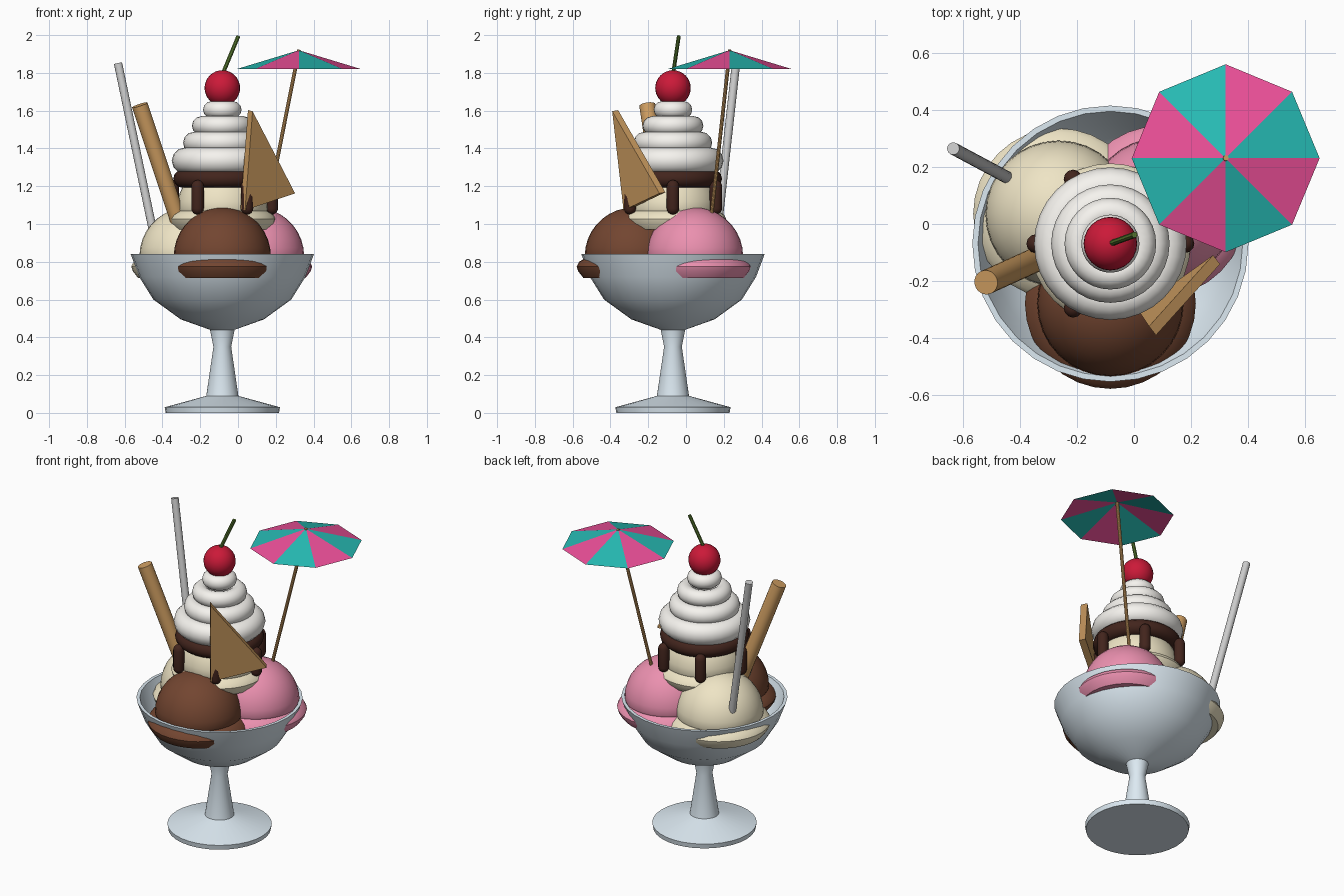
import bpy, bmesh, math
from mathutils import Vector

if "Cube" in bpy.data.objects:
    bpy.data.objects.remove(bpy.data.objects["Cube"])

CX, CY = -0.083, -0.069   # axis of the glass


def mat(name, r, g, b):
    m = bpy.data.materials.new(name)
    m.diffuse_color = (r, g, b, 1)
    m.use_nodes = True
    m.node_tree.nodes["Principled BSDF"].inputs["Base Color"].default_value = m.diffuse_color
    return m


GLASS = mat("pale_glass", 0.72, 0.82, 0.89)
CHOC = mat("chocolate", 0.17, 0.06, 0.03)
PINK = mat("strawberry", 0.83, 0.28, 0.43)
VAN = mat("vanilla", 0.86, 0.78, 0.56)
SAUCE = mat("sauce", 0.055, 0.018, 0.012)
CREAM = mat("cream", 0.92, 0.9, 0.86)
RED = mat("cherry_red", 0.6, 0.01, 0.04)
GREEN = mat("stem_green", 0.1, 0.2, 0.03)
STRAW = mat("straw_grey", 0.6, 0.6, 0.63)
WAFER = mat("wafer", 0.62, 0.34, 0.12)
TEAL = mat("paper_teal", 0.02, 0.5, 0.46)
MAGENTA = mat("paper_pink", 0.85, 0.08, 0.32)


def finish(name, bm, *mats, smooth=True):
    bmesh.ops.recalc_face_normals(bm, faces=bm.faces)
    me = bpy.data.meshes.new(name)
    bm.to_mesh(me)
    bm.free()
    ob = bpy.data.objects.new(name, me)
    bpy.context.collection.objects.link(ob)
    for m in mats:
        me.materials.append(m)
    if smooth:
        bpy.ops.object.select_all(action='DESELECT')
        ob.select_set(True)
        bpy.context.view_layer.objects.active = ob
        bpy.ops.object.shade_smooth_by_angle(angle=math.radians(35))
    return ob


def lathe(name, profile, m, x=CX, y=CY, z=0, steps=32):
    """Spin an (r, z) profile around a vertical axis."""
    bm = bmesh.new()
    vs = [bm.verts.new((x + r, y, z + h)) for r, h in profile]
    es = [bm.edges.new(p) for p in zip(vs, vs[1:])]
    bmesh.ops.spin(bm, geom=vs + es, cent=(x, y, 0), axis=(0, 0, 1),
                   angle=math.tau, steps=steps, use_merge=True)
    bmesh.ops.remove_doubles(bm, verts=bm.verts, dist=1e-5)
    return finish(name, bm, m)


def rod(name, a, b, r, m, seg=16):
    """Cylinder between two points."""
    a, b = Vector(a), Vector(b)
    d = b - a
    bm = bmesh.new()
    bmesh.ops.create_cone(bm, cap_ends=True, segments=seg, radius1=r, radius2=r, depth=d.length)
    q = d.to_track_quat('Z', 'Y')
    for v in bm.verts:
        v.co = q @ v.co + (a + b) / 2
    return finish(name, bm, m)


def ring(name, major, minor, z, m, flat=1.0):
    """Closed torus on the glass axis."""
    n = 12
    prof = [(major + minor * math.cos(math.tau * i / n),
             z + flat * minor * math.sin(math.tau * i / n)) for i in range(n + 1)]
    return lathe(name, prof, m)


def scoop(name, x, y, z, s, m):
    """Dome with a squashed skirt and a flat bottom."""
    skirt = [(0, 0), (0.265, 0), (0.292, 0.035), (0.3, 0.06), (0.287, 0.085), (0.253, 0.105)]
    dome = [(0.257 * math.cos(a), 0.115 + 0.257 * math.sin(a))
            for a in [math.pi / 2 * i / 9 for i in range(10)]]
    return lathe(name, [(r * s, h * s) for r, h in skirt + dome], m, x, y, z)


# Footed glass with an open, thin-walled bowl
lathe("glass", [(0, 0), (0.3, 0), (0.305, 0.03), (0.085, 0.09), (0.047, 0.35), (0.065, 0.44),
                (0.22, 0.495), (0.365, 0.6), (0.44, 0.72), (0.485, 0.84), (0.465, 0.84),
                (0.42, 0.725), (0.347, 0.615), (0.2, 0.515), (0, 0.47)], GLASS)

# Three lower scoops and one on top
for name, ang, m in (("chocolate_scoop", -90, CHOC), ("strawberry_scoop", 33, PINK),
                     ("vanilla_scoop", 150, VAN)):
    a = math.radians(ang)
    scoop(name, CX + 0.21 * math.cos(a), CY + 0.21 * math.sin(a), 0.715, 1, m)
scoop("top_scoop", CX, CY, 0.97, 0.94, VAN)

# Sauce collar and six drips
ring("sauce_ring", 0.205, 0.055, 1.24, SAUCE, 0.9)
cap = [(0.033 * math.cos(a), 0.033 * math.sin(a)) for a in [math.pi / 8 * i for i in range(5)]]
for i in range(6):
    a = math.tau * i / 6
    prof = [(r, 1.083 - h) for r, h in reversed(cap)] + [(r, 1.2 + h) for r, h in cap]
    lathe(f"sauce_drip_{i}", prof, SAUCE, CX + 0.262 * math.cos(a), CY + 0.262 * math.sin(a), steps=12)

# Whipped cream tiers
for i, (major, minor, z) in enumerate([(0.198, 0.07, 1.335), (0.15, 0.058, 1.43),
                                       (0.11, 0.051, 1.52), (0.057, 0.045, 1.605)]):
    ring(f"cream_tier_{i}", major, minor, z, CREAM)

# Cherry and its stem
bm = bmesh.new()
bmesh.ops.create_uvsphere(bm, u_segments=24, v_segments=16, radius=0.094)
bmesh.ops.translate(bm, verts=bm.verts, vec=(CX, CY, 1.72))
finish("cherry", bm, RED)
rod("cherry_stem", (CX, CY, 1.79), (0.002, -0.038, 1.995), 0.011, GREEN, 8)

# Straw and rolled wafer
rod("straw", (-0.42, 0.15, 0.82), (-0.635, 0.265, 1.85), 0.022, STRAW)
rod("wafer_roll", (-0.3, -0.105, 0.97), (-0.52, -0.205, 1.63), 0.043, WAFER, 20)

# Triangular wafer
tri = [Vector(p) for p in ((0.065, -0.375, 1.6), (0.29, -0.125, 1.165), (0.025, -0.315, 1.075))]
n = (tri[1] - tri[0]).cross(tri[2] - tri[0]).normalized() * 0.02
bm = bmesh.new()
lo = [bm.verts.new(p - n) for p in tri]
hi = [bm.verts.new(p + n) for p in tri]
bm.faces.new(lo)
bm.faces.new(hi)
for i in range(3):
    j = (i + 1) % 3
    bm.faces.new((lo[i], lo[j], hi[j], hi[i]))
finish("wafer_triangle", bm, WAFER, smooth=False)

# Paper umbrella with eight alternating panels
UX, UY = 0.322, 0.231
bm = bmesh.new()
top = bm.verts.new((UX, UY, 1.92))
rim = [bm.verts.new((UX + 0.33 * math.cos(math.tau * i / 8),
                     UY + 0.33 * math.sin(math.tau * i / 8), 1.82)) for i in range(8)]
for i in range(8):
    bm.faces.new((top, rim[i], rim[(i + 1) % 8])).material_index = i % 2
finish("umbrella_canopy", bm, TEAL, MAGENTA, smooth=False)
rod("umbrella_stick", (0.14, 0.13, 1.0), (0.323, 0.232, 1.922), 0.01, WAFER, 10)
